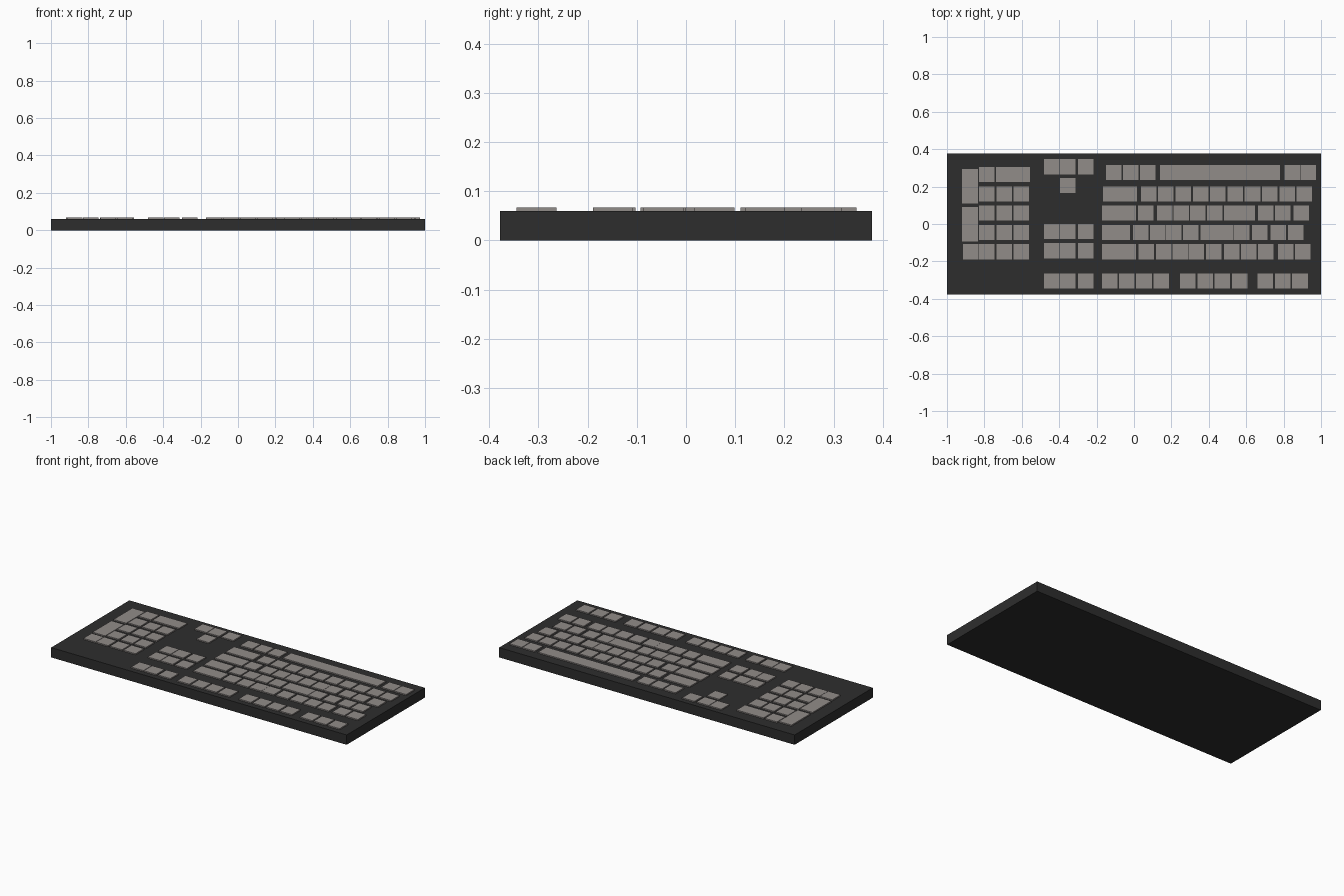
import bpy, bmesh
from mathutils import Matrix

if "Cube" in bpy.data.objects:
    bpy.data.objects.remove(bpy.data.objects["Cube"])

BODY_H, KEY_TOP = 0.06, 0.067
KW, KD, PITCH = 0.083, 0.081, 0.0925


def material(name, rgb):
    m = bpy.data.materials.new(name)
    m.diffuse_color = (*rgb, 1)
    m.use_nodes = True
    m.node_tree.nodes["Principled BSDF"].inputs["Base Color"].default_value = m.diffuse_color
    return m


dark = material("dark_grey_plastic", (0.027, 0.027, 0.027))
grey = material("warm_grey_keys", (0.285, 0.262, 0.25))


def boxes(name, mat, items):
    """One object made of boxes given as (x0, x1, y0, y1, z0, z1)."""
    bm = bmesh.new()
    for x0, x1, y0, y1, z0, z1 in items:
        mtx = (Matrix.Translation(((x0 + x1) / 2, (y0 + y1) / 2, (z0 + z1) / 2))
               @ Matrix.Diagonal((x1 - x0, y1 - y0, z1 - z0, 1)))
        bmesh.ops.create_cube(bm, size=1, matrix=mtx)
    me = bpy.data.meshes.new(name)
    bm.to_mesh(me)
    bm.free()
    me.materials.append(mat)
    ob = bpy.data.objects.new(name, me)
    bpy.context.collection.objects.link(ob)
    return ob


def key(x, yc, w=KW, d=KD):
    return (x, x + w, yc - d / 2, yc + d / 2, BODY_H - 0.005, KEY_TOP)


def row(yc, starts, wide=()):
    """Standard keys at each left edge, plus wide keys as (left, width)."""
    return [key(x, yc) for x in starts] + [key(x, yc, w) for x, w in wide]


def run(x, n, pitch=PITCH):
    return [x + i * pitch for i in range(n)]


# Case
boxes("keyboard_case", dark, [(-1, 1, -0.378, 0.378, 0, BODY_H)])

# Row centres shared by the main block and the number pad
Y2, Y3, Y4, Y5, YF = 0.161, 0.058, -0.046, -0.148, -0.304

# Main block
boxes("space_bar_row", grey, row(0.275, [-0.15, -0.06, 0.032, 0.804, 0.891], [(0.139, 0.642)]))
boxes("lower_letter_row", grey, row(Y2, run(0.037, 9) + [0.868], [(-0.167, 0.183)]))
boxes("home_letter_row", grey, row(Y3, [0.021, 0.122, 0.212, 0.3, 0.39, 0.48, 0.565, 0.662, 0.753, 0.853],
                                   [(-0.171, 0.183)]))
boxes("upper_letter_row", grey, row(Y4, [-0.006, 0.085, 0.172, 0.262, 0.534, 0.63, 0.731, 0.823],
                                    [(-0.171, 0.15), (0.356, 0.176)]))
boxes("number_row", grey, row(Y5, [0.024, 0.117, 0.207, 0.291, 0.386, 0.48, 0.572, 0.663, 0.769, 0.86],
                              [(-0.171, 0.183)]))

# Function keys in three groups
boxes("function_row", grey, row(YF, run(-0.171, 4, 0.0915) + run(0.246, 4, 0.0925) + run(0.661, 3)))

# Arrow and navigation keys
nav = [-0.482, -0.396, -0.3]
boxes("arrow_keys", grey, row(0.306, nav) + row(0.205, nav[1:2]))
boxes("navigation_keys", grey, row(-0.041, nav) + row(-0.143, nav) + row(YF, nav))

# Number pad
pad = [-0.83, -0.736, -0.645]
items = row(0.265, pad[:1], [(-0.738, 0.182)])
for y in (Y2, Y3, Y4, Y5):
    items += row(y, pad)
items += [key(-0.92, 0.202, 0.086, 0.183), key(-0.92, -0.001, 0.086, 0.183), key(-0.915, Y5)]
boxes("number_pad", grey, items)
